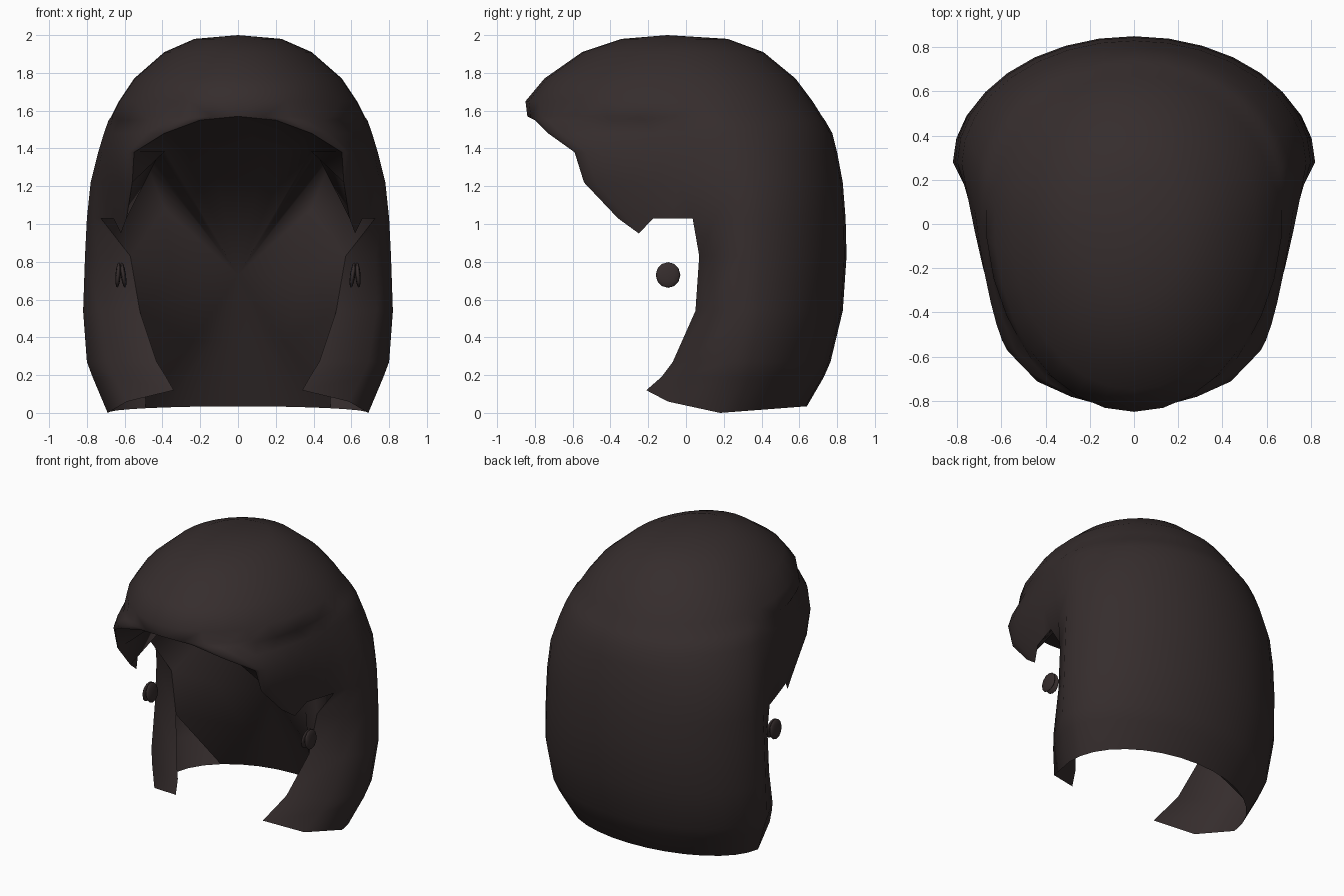
import bpy, bmesh
from math import sin, cos, pi, radians
from mathutils import Vector

cube = bpy.data.objects.get("Cube")
if cube:
    bpy.data.objects.remove(cube, do_unlink=True)

dark = bpy.data.materials.new("dark_brown")
dark.use_nodes = True
colour = (0.036, 0.026, 0.026, 1)
dark.diffuse_color = colour
dark.node_tree.nodes["Principled BSDF"].inputs["Base Color"].default_value = colour

SEG = 8  # segments per quarter ring


def half_ring(z, back, wide, mid, edge_x, edge_y, straight, front_seg):
    """Half ring from the back centre, round the side, to the front edge."""
    pts = []
    for i in range(SEG):
        a = i / SEG * pi / 2
        pts.append((wide * sin(a), mid + (back - mid) * cos(a), z))
    for j in range(front_seg + 1):
        a = j / front_seg * pi / 2
        bulge = (1 - straight) * cos(a) + straight * (1 - sin(a))
        pts.append((edge_x + (wide - edge_x) * bulge, mid + (edge_y - mid) * sin(a), z))
    return pts


def skin(bm, upper, lower):
    for a, b, c, d in zip(upper, upper[1:], lower[1:], lower):
        bm.faces.new((a, d, c, b))


def finish(obj):
    obj.data.materials.append(dark)
    bpy.ops.object.select_all(action='DESELECT')
    obj.select_set(True)
    bpy.context.view_layer.objects.active = obj
    bpy.ops.object.shade_smooth()
    mirror = obj.modifiers.new("mirror", 'MIRROR')
    mirror.use_clip = True
    mirror.merge_threshold = 0.002


def add_mesh(name, bm):
    mesh = bpy.data.meshes.new(name)
    bm.to_mesh(mesh)
    bm.free()
    obj = bpy.data.objects.new(name, mesh)
    bpy.context.collection.objects.link(obj)
    finish(obj)


# Crown and fringe: height, back y, half width, widest y, edge x, edge y, straightness
crown = [
    (1.98, 0.22, 0.23, -0.05, 0, -0.34, 0),
    (1.91, 0.41, 0.39, -0.03, 0, -0.55, 0),
    (1.77, 0.58, 0.55, 0.02, 0, -0.75, -0.05),
    (1.65, 0.67, 0.63, 0.08, 0, -0.85, -0.08),
    (1.57, 0.72, 0.67, 0.12, 0, -0.84, -0.08),
    (1.55, 0.735, 0.685, 0.14, 0.20, -0.80, 0.12),
    (1.48, 0.775, 0.71, 0.18, 0.39, -0.73, 0.25),
    (1.38, 0.80, 0.74, 0.22, 0.55, -0.59, 0.45),
    (1.22, 0.83, 0.78, 0.27, 0.56, -0.54, 0.65),
    (1.03, 0.845, 0.80, 0.28, 0.59, -0.36, 0.9),
]
# Side and back lengths, curling in toward the jaw
lengths = [
    (0.83, 0.85, 0.81, 0.28, 0.57, 0.07, 0.1),
    (0.54, 0.83, 0.82, 0.28, 0.52, 0.05, 0),
    (0.27, 0.765, 0.80, 0.24, 0.43, -0.07, 0),
    (0.19, 0.73, 0.77, 0.23, 0.38, -0.13, 0),
    (0.03, 0.64, 0.69, 0.18, 0.34, -0.21, 0),
]

bm = bmesh.new()
rings = [[bm.verts.new(p) for p in half_ring(*row, SEG)] for row in crown]
pole = bm.verts.new((0, -0.1, 2))
for a, b in zip(rings[0], rings[0][1:]):
    bm.faces.new((pole, a, b))
for upper, lower in zip(rings, rings[1:]):
    skin(bm, upper, lower)

# Pointed sideburn below the fringe
tip = bm.verts.new((0.62, -0.25, 0.95))
burn = rings[-1][SEG + 4:]
for a, b in zip(burn, burn[1:]):
    bm.faces.new((a, tip, b))

# Lengths hang from the back part of the last crown ring
tails = [rings[-1][:SEG + 3]]
for row in lengths:
    tails.append([bm.verts.new(p) for p in half_ring(*row, 2)])
    skin(bm, tails[-2], tails[-1])
# Hem dips at the sides and lifts at the front flaps
hem = tails[-1]
for i, v in enumerate(hem):
    v.co.z = 0.035 * max(0, cos(i / SEG * pi / 2)) if i <= SEG else 0.06 * (i - SEG)

# Rim of the lining: fringe, ear notch, strand edge, then the back hem
high_rim = [r[-1].co.copy() for r in rings[4:]]
high_rim += [v.co.copy() for v in reversed(rings[-1][SEG + 2:-1])]
strand_rim = [t[-1].co.copy() for t in tails[1:3]]
hem_rim = [v.co.copy() for v in reversed(hem[:5])]

bmesh.ops.recalc_face_normals(bm, faces=bm.faces[:])
add_mesh("hair_shell", bm)

# Lining: a low vault under the crown that runs down to one point in the nape
centre = Vector((0, 0.36, 0.73))
inner = []
for p in high_rim:
    inner.append(Vector((p.x * 0.7, (p.y + centre.y) / 2, 1.38)))
for p, height in zip(strand_rim, (1.08, 0.72)):
    inner.append(Vector((p.x * 0.68, 0.25, height)))
inner += [(p + centre) / 2 for p in hem_rim]

bm = bmesh.new()
outer_verts = [bm.verts.new(p) for p in high_rim + strand_rim + hem_rim]
inner_verts = [bm.verts.new(p) for p in inner]
apex = bm.verts.new(centre)
skin(bm, outer_verts, inner_verts)
for a, b in zip(inner_verts, inner_verts[1:]):
    bm.faces.new((a, apex, b))
add_mesh("lining", bm)

# Ear studs: two thin tilted discs on each side
for name, x, tilt in (("stud_inner", 0.607, 8), ("stud_outer", 0.635, -4)):
    bpy.ops.mesh.primitive_uv_sphere_add(segments=12, ring_count=6, radius=1)
    stud = bpy.context.object
    stud.name = name
    a = radians(tilt)
    for v in stud.data.vertices:
        px, py, pz = v.co.x * 0.014, v.co.y * 0.065, v.co.z * 0.068
        v.co = (x + px * cos(a) + pz * sin(a), py - 0.095, 0.73 + pz * cos(a) - px * sin(a))
    finish(stud)
